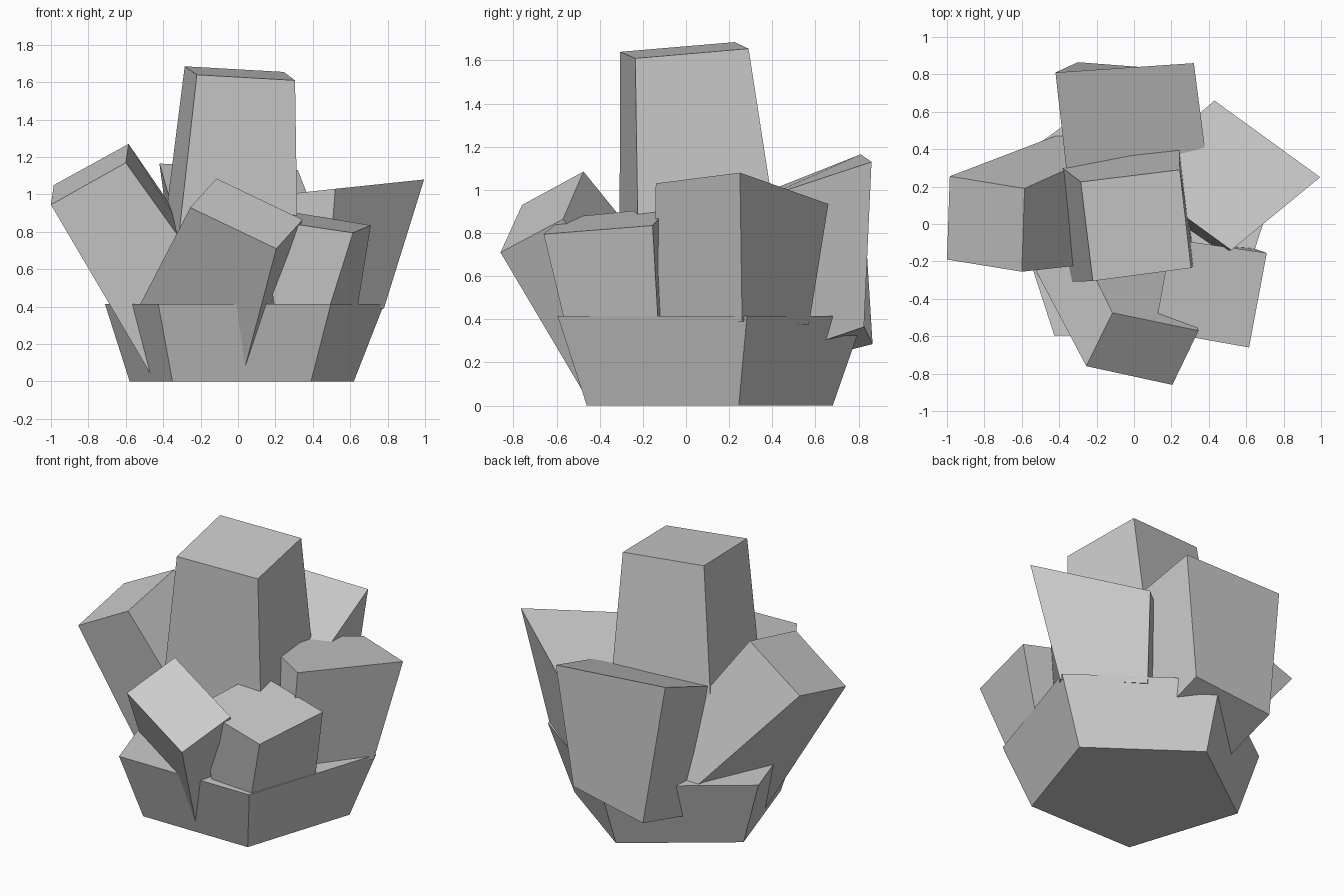
import bpy
import bmesh
from math import cos, sin, tau
from mathutils import Vector

# Remove the default cube if it is there
default_cube = bpy.data.objects.get("Cube")
if default_cube:
    bpy.data.objects.remove(default_cube, do_unlink=True)

# One flat stone colour
STONE = (0.6, 0.6, 0.6, 1.0)
stone = bpy.data.materials.new("grey_stone")
stone.use_nodes = True
stone.diffuse_color = STONE
shader = next(n for n in stone.node_tree.nodes if n.type == "BSDF_PRINCIPLED")
shader.inputs["Base Color"].default_value = STONE


def block(name, top, bottom):
    """Closed flat-shaded block lofted between two matching rings of corners."""
    bm = bmesh.new()
    upper = [bm.verts.new(p) for p in top]
    lower = [bm.verts.new(p) for p in bottom]
    bm.faces.new(upper)
    bm.faces.new(list(reversed(lower)))
    count = len(upper)
    for i in range(count):
        j = (i + 1) % count
        bm.faces.new((upper[i], lower[i], lower[j], upper[j]))
    bmesh.ops.recalc_face_normals(bm, faces=bm.faces[:])
    mesh = bpy.data.meshes.new(name)
    bm.to_mesh(mesh)
    bm.free()
    mesh.materials.append(stone)
    obj = bpy.data.objects.new(name, mesh)
    bpy.context.collection.objects.link(obj)
    return obj


def pentagon(centre, radius):
    """Regular five-sided ring with one corner pointing to the back."""
    return [Vector(centre) + radius * Vector((sin(tau * i / 5), cos(tau * i / 5), 0))
            for i in range(5)]


# Five-sided base that flares upward
block("base", pentagon((0.035, 0.04, 0.415), 0.785), pentagon((0.02, 0.05, 0), 0.63))

# Tall central crystal, narrowing to its tilted top
block("tall_crystal",
      top=[(-0.285, 0.225, 1.685), (0.245, 0.29, 1.655),
           (0.305, -0.235, 1.61), (-0.22, -0.305, 1.64)],
      bottom=[(-0.46, 0.36, 0.3), (0.24, 0.5, 0.3),
              (0.325, -0.215, 0.3), (-0.37, -0.31, 0.3)])

# Large crystal leaning to the left of the model
block("left_crystal",
      top=[(0.995, 0.25, 1.08), (0.43, 0.66, 0.935),
           (-0.03, 0.26, 0.97), (0.52, -0.14, 1.03)],
      bottom=[(0.78, 0.26, 0.39), (0.375, 0.57, 0.375),
              (-0.05, 0.2, 0.39), (0.47, -0.15, 0.39)])

# Broad crystal hanging over the back edge of the base
block("back_crystal",
      top=[(-0.42, 0.81, 1.165), (0.32, 0.86, 1.13),
           (0.385, 0.36, 0.965), (-0.36, 0.28, 0.955)],
      bottom=[(-0.3, 0.865, 0.285), (0.22, 0.825, 0.365),
              (0.22, 0.4, 0.22), (-0.33, 0.38, 0.165)])

# Long crystal leaning to the right of the model
block("right_crystal",
      top=[(-1, -0.19, 0.945), (-0.985, 0.255, 1.05),
           (-0.585, 0.19, 1.27), (-0.6, -0.255, 1.17)],
      bottom=[(-0.45, -0.13, 0.01), (-0.37, 0.49, 0.36),
              (0.1, 0.5, 0.27), (0.08, -0.18, 0.22)])

# Crystal leaning forward over the front edge
block("front_crystal",
      top=[(-0.255, -0.76, 0.93), (-0.115, -0.475, 1.085),
           (0.345, -0.57, 0.865), (0.205, -0.86, 0.71)],
      bottom=[(-0.53, -0.24, 0.4), (-0.35, 0, 0.5),
              (0.1, -0.05, 0.1), (0.02, -0.445, 0.01)])

# Short crystal at the front corner
block("short_crystal",
      top=[(0.615, -0.66, 0.795), (0.71, -0.155, 0.835),
           (0.2, -0.08, 0.92), (0.11, -0.57, 0.87)],
      bottom=[(0.49, -0.565, 0.4), (0.64, -0.13, 0.4),
              (0.25, -0.1, 0.39), (0.2, -0.54, 0.38)])
